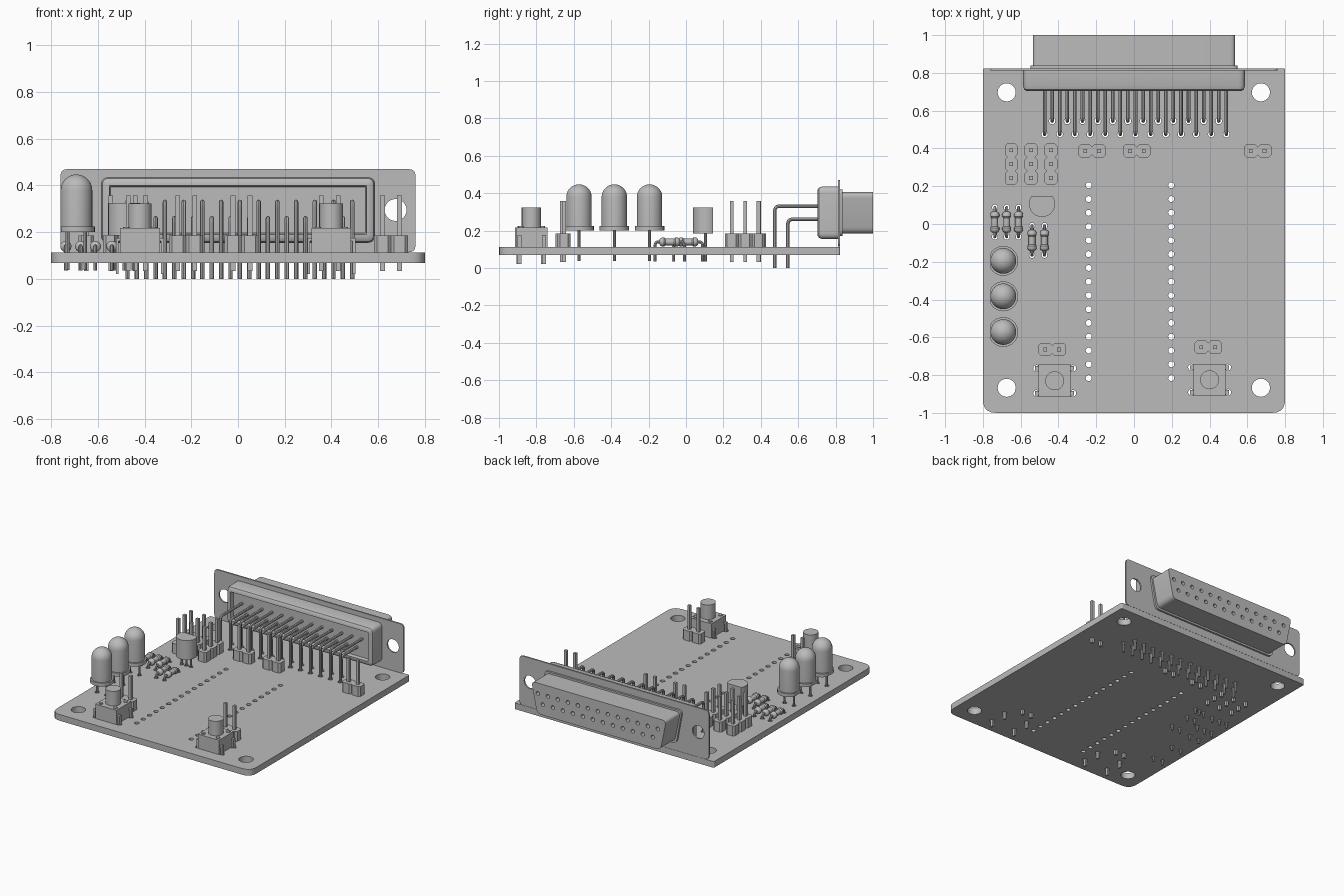
import bpy, bmesh, math
from mathutils import Vector

cube = bpy.data.objects.get("Cube")
if cube:
    bpy.data.objects.remove(cube, do_unlink=True)

GREY = (0.5, 0.5, 0.5, 1)
grey = bpy.data.materials.new("plain_grey")
grey.use_nodes = True
grey.diffuse_color = GREY
grey.node_tree.nodes["Principled BSDF"].inputs["Base Color"].default_value = GREY

BOTTOM, TOP = 0.068, 0.113      # faces of the board
drill = []                      # (x, y, radius) of every hole in the board


def add_mesh(name, mesh):
    mesh.materials.clear()
    mesh.materials.append(grey)
    mesh.shade_smooth()
    mesh.set_sharp_from_angle(angle=math.radians(35))
    ob = bpy.data.objects.new(name, mesh)
    bpy.context.collection.objects.link(ob)
    return ob


def finish(name, bm):
    bmesh.ops.recalc_face_normals(bm, faces=bm.faces)
    mesh = bpy.data.meshes.new(name)
    bm.to_mesh(mesh)
    bm.free()
    return add_mesh(name, mesh)


def loft(bm, rings):
    """Skin a stack of equal-length point rings and cap both ends."""
    loops = [[bm.verts.new(p) for p in ring] for ring in rings]
    n = len(loops[0])
    for a, b in zip(loops, loops[1:]):
        for i in range(n):
            j = (i + 1) % n
            bm.faces.new((a[i], a[j], b[j], b[i]))
    bm.faces.new(loops[0][::-1])
    bm.faces.new(loops[-1])


def circle(x, y, r, n=24):
    return [(x + r * math.cos(math.tau * i / n), y + r * math.sin(math.tau * i / n)) for i in range(n)]


def prism(bm, outline, z0, z1):
    loft(bm, [[(x, y, z) for x, y in outline] for z in (z0, z1)])


def rect(x, y, hx, hy):
    return [(x - hx, y - hy), (x + hx, y - hy), (x + hx, y + hy), (x - hx, y + hy)]


def soften(points, radii, closed=True, steps=5):
    """Round the corners of a polygon or an open path."""
    pts = [Vector(p) for p in points]
    out = []
    for i, p in enumerate(pts):
        r = radii[i] if isinstance(radii, (list, tuple)) else radii
        if r == 0 or (not closed and i in (0, len(pts) - 1)):
            out.append(p)
            continue
        a = p + (pts[i - 1] - p).normalized() * r
        b = p + (pts[(i + 1) % len(pts)] - p).normalized() * r
        for k in range(steps + 1):
            t = k / steps
            out.append(a * (1 - t) ** 2 + p * 2 * t * (1 - t) + b * t * t)
    return out


def curve_mesh(name, paths, closed, **settings):
    """Turn poly splines into a mesh part."""
    curve = bpy.data.curves.new(name, "CURVE")
    for key, value in settings.items():
        setattr(curve, key, value)
    for path in paths:
        spline = curve.splines.new("POLY")
        spline.points.add(len(path) - 1)
        for sp, p in zip(spline.points, path):
            sp.co = (p[0], p[1], p[2] if len(p) > 2 else 0, 1)
        spline.use_cyclic_u = closed
    temp = bpy.data.objects.new(name + "_path", curve)
    bpy.context.collection.objects.link(temp)
    bpy.context.view_layer.update()
    dg = bpy.context.evaluated_depsgraph_get()
    mesh = bpy.data.meshes.new_from_object(temp.evaluated_get(dg))
    bpy.data.objects.remove(temp, do_unlink=True)
    return add_mesh(name, mesh)


def plate(name, outline, holes, low, high, upright=False):
    """Flat sheet with round holes; upright sheets span low..high along y."""
    loops = [outline] + [circle(x, y, r, 24 if r > 0.03 else 12) for x, y, r in holes]
    ob = curve_mesh(name, loops, True, dimensions="2D", fill_mode="BOTH", extrude=(high - low) / 2)
    mid = (low + high) / 2
    ob.location = (0, mid, 0) if upright else (0, 0, mid)
    if upright:
        ob.rotation_euler.x = math.pi / 2
    return ob


def wires(name, paths, radius):
    return curve_mesh(name, paths, False, dimensions="3D", bevel_depth=radius,
                      bevel_resolution=2, use_fill_caps=True)


# Pin headers: one chamfered cell and one square pin per way
def header(name, x, y, count, along_y):
    bm = bmesh.new()
    for i in range(count):
        d = (i - (count - 1) / 2) * 0.073
        px, py = (x, y + d) if along_y else (x + d, y)
        hx, hy = (0.034, 0.0365) if along_y else (0.0365, 0.034)
        prism(bm, soften(rect(px, py, hx, hy), 0.013, steps=1), TOP, 0.185)
        prism(bm, rect(px, py, 0.01, 0.01), 0.033, 0.357)
    finish(name, bm)


for i, x in enumerate((-0.65, -0.545, -0.44)):
    header(f"three_pin_header_{i + 1}", x, 0.317, 3, True)
for i, (x, y) in enumerate([(-0.222, 0.387), (0.015, 0.387), (0.655, 0.387), (-0.433, -0.664), (0.393, -0.652)]):
    header(f"two_pin_header_{i + 1}", x, y, 2, False)

# Push buttons
for side, x, y in (("right", -0.42, -0.83), ("left", 0.40, -0.825)):
    bm = bmesh.new()
    prism(bm, rect(x, y, 0.085, 0.085), TOP, 0.217)
    prism(bm, circle(x, y, 0.05, 32), 0.21, 0.322)
    for sx in (-1, 1):
        for sy in (-1, 1):
            prism(bm, circle(x + sx * 0.058, y + sy * 0.058, 0.014, 12), 0.21, 0.223)
            lx, ly = x + sx * 0.097, y + sy * 0.066
            prism(bm, rect(lx, ly, 0.006, 0.011), 0.02, 0.175)
            prism(bm, rect(lx - sx * 0.01, ly, 0.016, 0.011), 0.163, 0.175)
            drill.append((lx, ly, 0.017))
    finish(f"push_button_{side}", bm)

# Lamps: flanged base with one flat side, domed top
R = 0.068
profile = [(0.079, 0.2), (0.079, 0.224), (R, 0.224)]
profile += [(R * math.cos(a), 0.379 + R * math.sin(a)) for a in [math.pi / 2 * k / 9 for k in range(9)]]
profile.append((0.004, 0.447))
for i, y in enumerate((-0.195, -0.383, -0.572)):
    x = -0.692
    bm = bmesh.new()
    loft(bm, [[(max(px, x - R), py, z) for px, py in circle(x, y, r, 32)] for r, z in profile])
    finish(f"lamp_{i + 1}", bm)
    legs = [x - 0.038, x + 0.038]
    wires(f"lamp_legs_{i + 1}", [[(lx, y, 0.21), (lx, y, 0.038)] for lx in legs], 0.008)
    drill += [(lx, y, 0.015) for lx in legs]

# Half-round transistor on three legs
bm = bmesh.new()
prism(bm, [(px, min(py, 0.145)) for px, py in circle(-0.487, 0.106, 0.069, 32)], 0.185, 0.324)
finish("transistor_body", bm)
legs = [-0.487 + d for d in (-0.037, 0, 0.037)]
wires("transistor_legs", [[(lx, 0.104, 0.2), (lx, 0.104, 0.035)] for lx in legs], 0.007)
drill += [(lx, 0.104, 0.014) for lx in legs]

# Resistors: waisted barrel on a bent lead
barrel = [(-0.055, 0.012), (-0.05, 0.02), (-0.042, 0.024), (-0.03, 0.024), (-0.022, 0.018)]
barrel += [(-d, r) for d, r in reversed(barrel)]
spots = [(-0.737, 0.01), (-0.674, 0.01), (-0.611, 0.01), (-0.54, -0.087), (-0.474, -0.087)]
for i, (x, y) in enumerate(spots):
    bm = bmesh.new()
    loft(bm, [[(px, y + d, pz) for px, pz in circle(x, 0.139, r, 16)] for d, r in barrel])
    finish(f"resistor_{i + 1}", bm)
    ends = (y - 0.078, y + 0.078)
    path = [(x, ends[0], 0.035), (x, ends[0], 0.139), (x, ends[1], 0.139), (x, ends[1], 0.035)]
    wires(f"resistor_lead_{i + 1}", [soften(path, 0.018, closed=False)], 0.008)
    drill += [(x, e, 0.015) for e in ends]

# Connector pins, two staggered rows bent down through the board
pins, sockets = [], []
for count, y, z in ((13, 0.475, 0.33), (12, 0.545, 0.26)):
    for i in range(count):
        x = 0.008 + (i - (count - 1) / 2) * 0.0802
        pins.append(soften([(x, 0.75, z), (x, y, z), (x, y, 0)], 0.025, closed=False))
        drill.append((x, y, 0.017))
        sockets.append((x, z, 0.014))
wires("connector_pins", pins, 0.0095)

# Connector mounting flange
plate("connector_flange", soften(rect(0, 0.292, 0.76, 0.178), 0.03),
      [(x, 0.295, 0.047) for x in (-0.675, 0.675)], 0.813, 0.824, True)

# Connector rear hood with rounded rim and recessed face
bm = bmesh.new()
rings = []
for inset, y in ((0, 0.815), (0, 0.73), (0.006, 0.712), (0.02, 0.703), (0.036, 0.703), (0.042, 0.725)):
    shape = soften(rect(0, 0.295, 0.587 - inset, 0.141 - inset), max(0.035 - inset, 0.004))
    rings.append([(p.x, y, p.y) for p in shape])
loft(bm, rings)
finish("connector_hood", bm)


# Connector socket shell with its spread foot
def shell_outline(grow):
    return soften([(-0.495 - grow, 0.183 - grow), (0.495 + grow, 0.183 - grow),
                   (0.541 + grow, 0.406 + grow), (-0.541 - grow, 0.406 + grow)], 0.035)


plate("connector_shell", shell_outline(0), sockets, 0.83, 1.0, True)
plate("connector_shell_foot", shell_outline(0.013), [], 0.82, 0.838, True)

# Board with module sockets, mounting holes and lead holes
for x in (-0.24, 0.197):
    drill += [(x, 0.205 - 0.0729 * i, 0.016) for i in range(15)]
drill += [(x, y, 0.048) for x in (-0.674, 0.672) for y in (-0.867, 0.697)]
plate("circuit_board", soften(rect(0, -0.088, 0.8, 0.912), [0.07, 0.07, 0.012, 0.012]),
      drill, BOTTOM, TOP)
